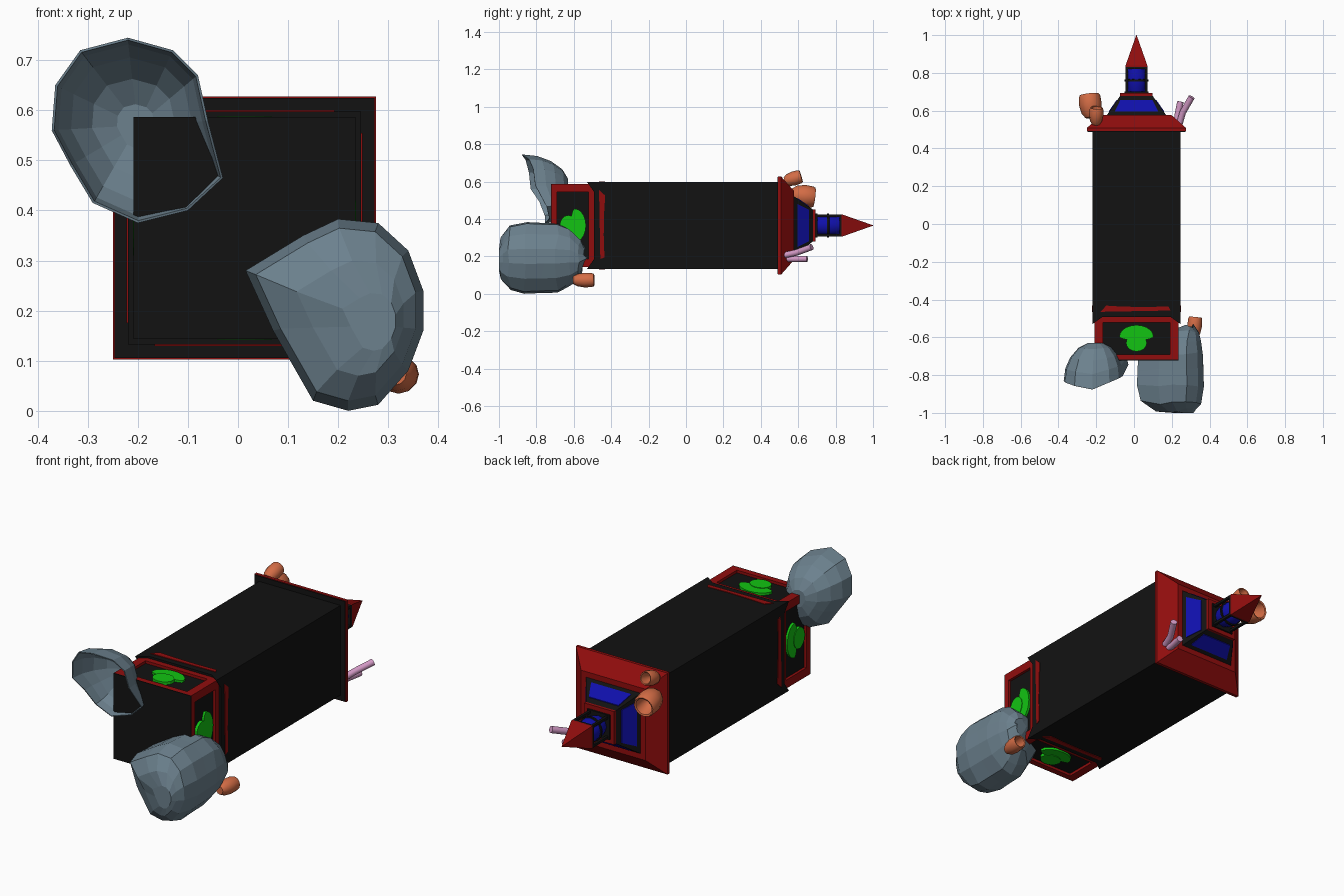
import bpy, bmesh, math, random
from mathutils import Vector, Matrix

if "Cube" in bpy.data.objects:
    bpy.data.objects.remove(bpy.data.objects["Cube"])

random.seed(4)
CX, CZ = 0.013, 0.365          # tower axis runs along y


def mat(name, *c):
    m = bpy.data.materials.new(name)
    m.diffuse_color = (*c, 1)
    m.use_nodes = True
    m.node_tree.nodes["Principled BSDF"].inputs["Base Color"].default_value = m.diffuse_color
    return m


BLACK = mat("black", 0.006, 0.006, 0.006)
RED = mat("red", 0.28, 0.004, 0.004)
BLUE = mat("blue", 0.005, 0.005, 0.4)
GREEN = mat("green", 0.006, 0.55, 0.006)
ROCK = mat("rock", 0.15, 0.22, 0.27)
ORANGE = mat("orange", 0.65, 0.15, 0.06)
PINK = mat("pink", 0.65, 0.32, 0.56)


def finish(name, bm, m, smooth=False, recalc=True):
    if recalc:
        bmesh.ops.recalc_face_normals(bm, faces=bm.faces)
    me = bpy.data.meshes.new(name)
    bm.to_mesh(me)
    bm.free()
    me.materials.append(m)
    o = bpy.data.objects.new(name, me)
    bpy.context.collection.objects.link(o)
    if smooth:
        bpy.ops.object.select_all(action='DESELECT')
        o.select_set(True)
        bpy.context.view_layer.objects.active = o
        bpy.ops.object.shade_smooth_by_angle(angle=math.radians(40))
    return o


def loft(name, rings, m, caps=(True, True), smooth=False):
    """Skin a list of equal-length point rings."""
    bm = bmesh.new()
    vs = [[bm.verts.new(p) for p in r] for r in rings]
    n = len(rings[0])
    for a, b in zip(vs, vs[1:]):
        for i in range(n):
            j = (i + 1) % n
            bm.faces.new((a[i], a[j], b[j], b[i]))
    for r, cap in ((vs[0], caps[0]), (vs[-1], caps[1])):
        if cap:
            bm.faces.new(r)
    return finish(name, bm, m, smooth)


def square_stack(name, steps, m):
    """Square sections (y, half width) along the tower axis."""
    loft(name, [[(CX + sx * h, y, CZ + sz * h) for sx, sz in
                 ((-1, -1), (1, -1), (1, 1), (-1, 1))] for y, h in steps], m)


def four_sides(name, polys, depth, m):
    """Plates (x, y, height from axis) repeated on the four tower sides."""
    bm = bmesh.new()
    for k in range(4):
        R = Matrix.Translation((CX, 0, CZ)) @ Matrix.Rotation(k * math.pi / 2, 4, 'Y')
        for p in polys:
            top = [bm.verts.new(R @ Vector(q)) for q in p]
            low = [bm.verts.new(R @ Vector((q[0], q[1], q[2] - depth))) for q in p]
            bm.faces.new(top)
            bm.faces.new(low[::-1])
            for i in range(len(p)):
                j = (i + 1) % len(p)
                bm.faces.new((top[i], low[i], low[j], top[j]))
    return finish(name, bm, m)


def rect(x0, x1, y0, y1, z):
    return [(x0, y0, z), (x1, y0, z), (x1, y1, z), (x0, y1, z)]


def lathe(name, profile, loc, axis, m, sides=12):
    """Revolve (radius, height) about an axis through loc."""
    R = Matrix.Translation(loc) @ Vector(axis).to_track_quat('Z', 'Y').to_matrix().to_4x4()
    rings = [[R @ Vector((r * math.cos(a), r * math.sin(a), h)) for a in
              (2 * math.pi * i / sides for i in range(sides))] for r, h in profile]
    return loft(name, rings, m, smooth=True)


# shaft, with small corner points at the base end
S = 0.233
ring = []
for sx, sz, ax in ((-1, -1, 'x'), (1, -1, 'z'), (1, 1, 'x'), (-1, 1, 'z')):
    near_z, near_x = (sx * S, sz * 0.18), (sx * 0.18, sz * S)
    a, b = (near_z, near_x) if ax == 'x' else (near_x, near_z)
    ring += [(*a, -0.492), (sx * S, sz * S, -0.53), (*b, -0.492)]
loft("shaft", [[(CX + x, y, CZ + z) for x, z, y in ring],
               [(CX + x, 0.495, CZ + z) for x, z, y in ring]], BLACK)

# base box: core, front plate, red frames, green ornaments
square_stack("base_core", [(-0.715, 0.208), (-0.495, 0.208)], BLACK)
square_stack("base_front_plate", [(-0.722, 0.222), (-0.718, 0.222)], BLACK)
F = 0.222
four_sides("base_frames", [rect(-F, F, -0.718, -0.69, F), rect(-F, F, -0.522, -0.492, F),
                           rect(-F, -0.178, -0.69, -0.522, F),
                           rect(0.178, F, -0.69, -0.522, F)], 0.02, RED)
dome = [(0.09 * math.cos(a), -0.595 + 0.06 * math.sin(a) * (1 if a < math.pi else 0.35), 0.220)
        for a in (2 * math.pi * i / 20 for i in range(20))]
lobe = [(0.055 * math.cos(a), -0.63 + 0.045 * math.sin(a), 0.223)
        for a in (2 * math.pi * i / 16 for i in range(16))]
four_sides("base_ornaments", [dome, lobe], 0.016, GREEN)

# red slivers of trim on the shaft
four_sides("shaft_trim", [[(-0.19, -0.465, 0.236), (0.18, -0.458, 0.236), (0.17, -0.436, 0.236),
                           (0.05, -0.44, 0.236), (-0.08, -0.437, 0.236),
                           (-0.16, -0.432, 0.236)]], 0.01, RED)

# roof flange
square_stack("flange_underside", [(0.488, 0.26), (0.494, 0.26)], BLACK)
square_stack("roof_flange", [(0.492, 0.263), (0.508, 0.263), (0.577, 0.185)], RED)

# sloped lantern base with blue windows
square_stack("lantern_base", [(0.575, 0.158), (0.68, 0.085)], BLACK)
four_sides("sloped_windows", [[(-0.115, 0.595, 0.148), (0.115, 0.595, 0.148),
                               (0.085, 0.657, 0.105), (-0.085, 0.657, 0.105)]], 0.01, BLUE)
square_stack("lantern_platform", [(0.677, 0.086), (0.693, 0.086)], RED)

# lantern room and spire
lathe("lantern_glass", [(0.045, 0), (0.056, 0.035), (0.059, 0.068), (0.056, 0.1), (0.045, 0.135)],
      (CX, 0.693, CZ), (0, 1, 0), BLUE)
square_stack("lantern_floor", [(0.692, 0.064), (0.702, 0.064)], BLACK)
square_stack("lantern_ceiling", [(0.82, 0.058), (0.832, 0.058)], BLACK)
four_sides("lantern_posts", [rect(0.045, 0.058, 0.7, 0.822, 0.058)], 0.013, BLACK)
lathe("lantern_ring", [(0.05, 0), (0.064, 0.003), (0.064, 0.013), (0.05, 0.016)],
      (CX, 0.752, CZ), (0, 1, 0), BLACK, 16)
square_stack("spire", [(0.83, 0.058), (0.838, 0.058), (1.0, 0.001)], RED)

# solid boulder beside the base
outline = [(0.015, 0.28), (0.13, 0.35), (0.2, 0.383), (0.28, 0.375), (0.34, 0.32), (0.37, 0.24),
           (0.37, 0.16), (0.34, 0.08), (0.28, 0.012), (0.22, 0.0), (0.15, 0.02), (0.07, 0.16)]
rings = []
for y, s, cx, cz in ((-1.0, 0.3, 0.27, 0.18), (-0.985, 0.6, 0.24, 0.19), (-0.945, 0.9, 0.22, 0.2),
                     (-0.86, 1, 0.22, 0.2), (-0.77, 0.98, 0.22, 0.2), (-0.69, 0.97, 0.22, 0.2),
                     (-0.63, 0.83, 0.23, 0.2), (-0.57, 0.55, 0.26, 0.19), (-0.54, 0.22, 0.28, 0.2)):
    j = 0 if y < -0.99 else 0.012
    rings.append([(cx + (x - 0.22) * s, y + random.uniform(-j, j), cz + (z - 0.2) * s)
                  for x, z in outline])
loft("boulder", rings, ROCK)

# hollow broken rock, open to the front
outline = [(-0.22, 0.745), (-0.13, 0.72), (-0.08, 0.67), (-0.06, 0.58), (-0.03, 0.465),
           (-0.1, 0.4), (-0.2, 0.375), (-0.29, 0.415), (-0.335, 0.49), (-0.372, 0.56),
           (-0.365, 0.65), (-0.315, 0.72)]
rings = []
for s, f in ((0.25, 1), (0.55, 0.87), (0.8, 0.62), (0.95, 0.33), (1, 0)):
    row = []
    for i, (x, z) in enumerate(outline):
        rim = -0.74 - 0.33 * (z - 0.4) - 0.1 * (-0.2 - x) - (0.02 if i % 3 == 0 else 0)
        row.append((-0.2 + (x + 0.2) * s, rim + (-0.63 - rim) * f, 0.57 + (z - 0.57) * s))
    rings.append(row)
shell = loft("hollow_rock", rings, ROCK, (True, False))
shell.modifiers.new("thickness", 'SOLIDIFY').thickness = 0.005

# orange barrel sponges: open cups with an inner wall
CUP = [(0.55, -1), (0.85, -0.6), (1, 0.1), (0.95, 0.8), (0.85, 1), (0.72, 0.95), (0.65, 0.2), (0.4, -0.3)]
for i, (loc, axis, r, h) in enumerate((((-0.23, 0.625, 0.523), (-0.1, 1, -0.12), 0.06, 0.062),
                                       ((-0.2, 0.572, 0.615), (0.05, 1, 0.3), 0.038, 0.046),
                                       ((0.32, -0.547, 0.073), (0.1, 1, 0), 0.039, 0.055))):
    lathe(f"barrel_sponge_{i + 1}", [(a * r, b * h) for a, b in CUP], loc, axis, ORANGE)

# pink tube sponges
for i, pts in enumerate((((0.235, 0.51, 0.203), (0.258, 0.59, 0.22), (0.305, 0.672, 0.25)),
                         ((0.222, 0.51, 0.187), (0.232, 0.58, 0.186), (0.246, 0.648, 0.187)))):
    rings = []
    for k, p in enumerate(pts):
        d = (Vector(pts[min(k + 1, 2)]) - Vector(pts[max(k - 1, 0)])).to_track_quat('Z', 'Y')
        rings.append([Vector(p) + d @ Vector((0.017 * math.cos(a), 0.017 * math.sin(a), 0))
                      for a in (math.pi * n / 5 for n in range(10))])
    loft(f"tube_sponge_{i + 1}", rings, PINK, smooth=True)
